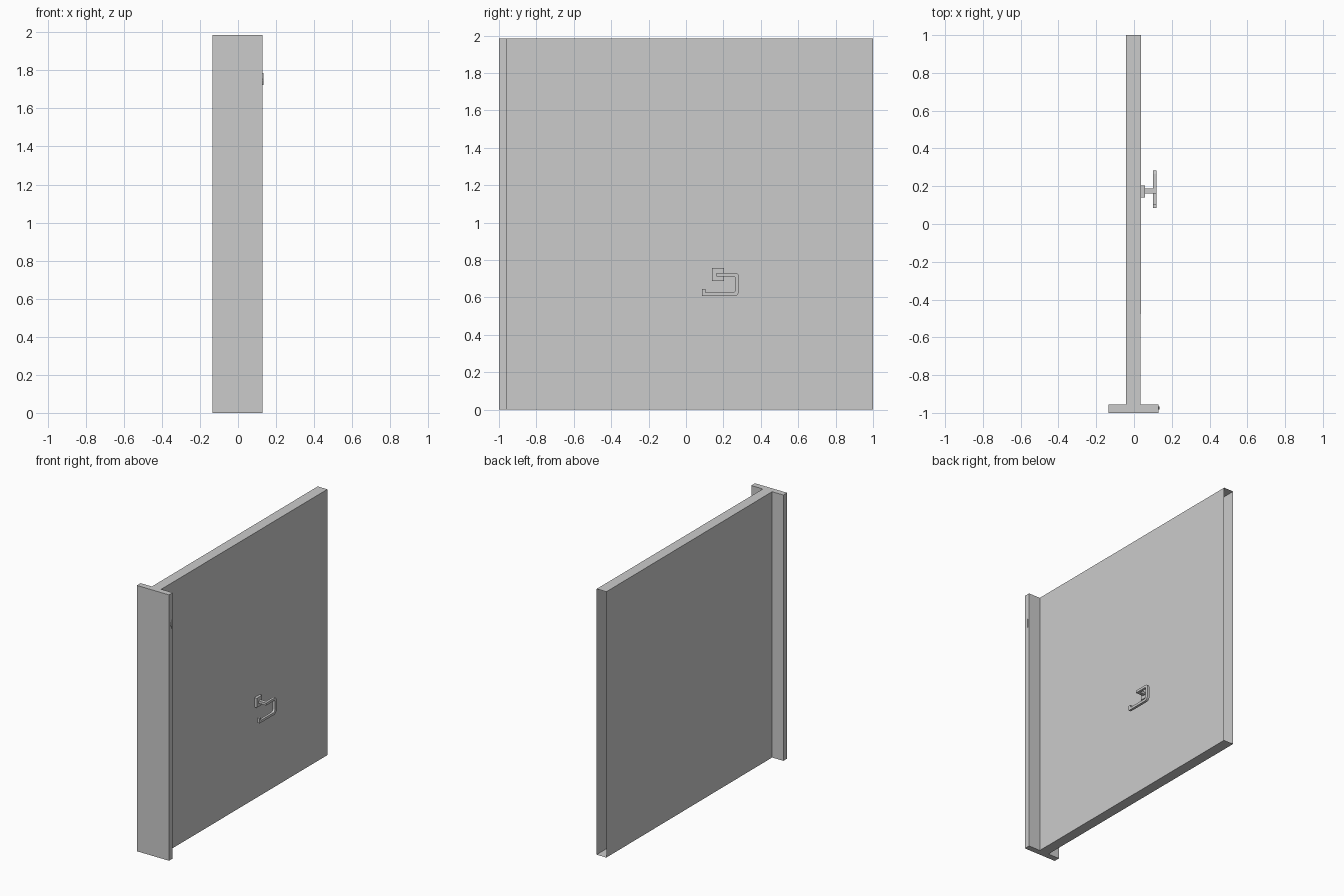
import bpy, bmesh, math
from mathutils import Vector

if "Cube" in bpy.data.objects:
    bpy.data.objects.remove(bpy.data.objects["Cube"])


def rounded(points):
    """Points are (u, v, radius); corners with a radius become short arcs."""
    out = []
    n = len(points)
    for i, (u, v, r) in enumerate(points):
        c = Vector((u, v))
        if r == 0:
            out.append(c)
            continue
        a = (Vector(points[i - 1][:2]) - c).normalized()
        b = (Vector(points[(i + 1) % n][:2]) - c).normalized()
        centre = c + (a + b) * r          # right-angle corners
        for k in range(5):
            t = math.radians(90 * k / 4)
            out.append(centre - b * r * math.cos(t) - a * r * math.sin(t))
    return out


def prism(name, outline, axis, lo, hi, open_y=None):
    """Extrude an outline along an axis; optionally leave one y end open."""
    def place(p, d):
        return (d, p[0], p[1]) if axis == 'X' else (p[0], p[1], d)
    bm = bmesh.new()
    face = bm.faces.new([bm.verts.new(place(p, lo)) for p in outline])
    ext = bmesh.ops.extrude_face_region(bm, geom=[face], use_keep_orig=True)
    shift = Vector(place((0, 0), hi - lo))
    bmesh.ops.translate(bm, vec=shift,
                        verts=[g for g in ext['geom'] if isinstance(g, bmesh.types.BMVert)])
    bmesh.ops.recalc_face_normals(bm, faces=bm.faces)
    if open_y is not None:
        end = [f for f in bm.faces if all(abs(v.co.y - open_y) < 1e-4 for v in f.verts)]
        bmesh.ops.delete(bm, geom=end, context='FACES_ONLY')
    mesh = bpy.data.meshes.new(name)
    bm.to_mesh(mesh)
    bm.free()
    obj = bpy.data.objects.new(name, mesh)
    bpy.context.collection.objects.link(obj)
    return obj


def rect(u0, u1, v0, v1):
    return [(u0, v0), (u1, v0), (u1, v1), (u0, v1)]


# partition wall with front post: T plan, hollow and open at the rear end
prism("partition_wall",
      [(-0.135, -1), (0.13, -1), (0.13, -0.956), (0.035, -0.956),
       (0.038, 1), (-0.042, 1), (-0.042, -0.956), (-0.135, -0.956)],
      'Z', 0, 1.985, open_y=1)

# paper holder: wall plate, stem and bent square rod
prism("holder_plate", rect(0.14, 0.203, 0.687, 0.757), 'X', 0.035, 0.057)
prism("holder_stem", rect(0.162, 0.187, 0.712, 0.73), 'X', 0.057, 0.102)
prism("holder_rod", rounded([
    (0.162, 0.73, 0), (0.162, 0.712, 0), (0.265, 0.712, 0.01), (0.265, 0.625, 0.018),
    (0.104, 0.625, 0), (0.104, 0.644, 0), (0.086, 0.644, 0), (0.086, 0.607, 0),
    (0.283, 0.607, 0.025), (0.283, 0.73, 0.018)]), 'X', 0.101, 0.119)

# small strike plate on the edge of the post
prism("strike_plate",
      [(-0.967, 1.787), (-0.981, 1.755), (-0.979, 1.745), (-0.967, 1.722)],
      'X', 0.13, 0.134)
